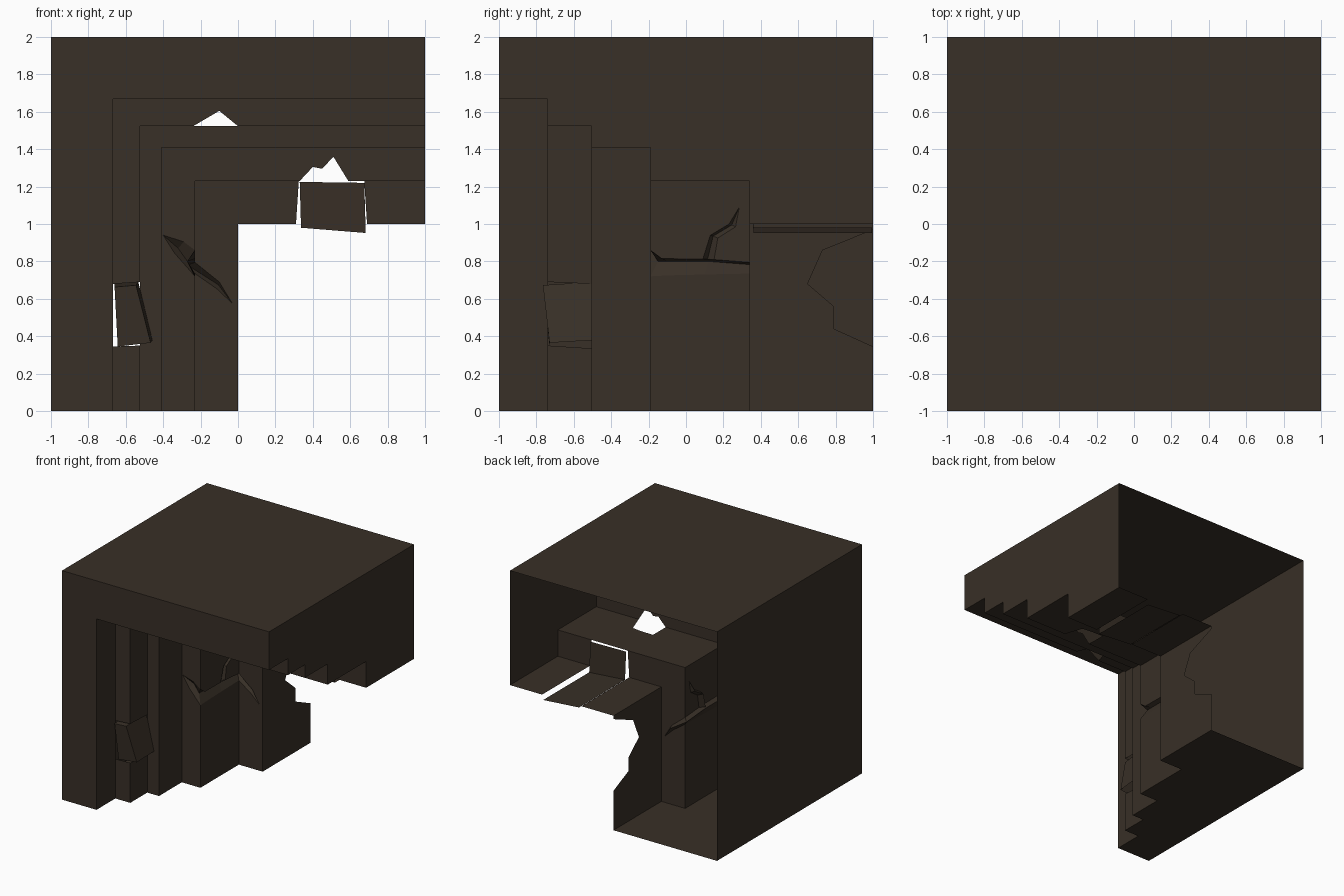
import bpy
from mathutils import Vector
from mathutils.geometry import delaunay_2d_cdt

if "Cube" in bpy.data.objects:
    bpy.data.objects.remove(bpy.data.objects["Cube"])

stone = bpy.data.materials.new("dark brown stone")
stone.diffuse_color = (0.040, 0.029, 0.020, 1)
stone.use_nodes = True
stone.node_tree.nodes["Principled BSDF"].inputs["Base Color"].default_value = stone.diffuse_color

# Mapping of flat panel coordinates plus a depth to 3D
AXIS = {
    'x': lambda c: (lambda u, v, d=0: (c - d, u, v)),   # u=y, v=z, depth toward -x
    'y': lambda c: (lambda u, v, d=0: (u, c + d, v)),   # u=x, v=z, depth toward +y
    'z': lambda c: (lambda u, v, d=0: (u, v, c + d)),   # u=x, v=y, depth toward +z
}


def make(name, verts, faces):
    me = bpy.data.meshes.new(name)
    me.from_pydata(verts, [], faces)
    me.materials.append(stone)
    ob = bpy.data.objects.new(name, me)
    bpy.context.collection.objects.link(ob)
    return ob


def ccw(p):
    a = sum(p[i - 1][0] * p[i][1] - p[i][0] * p[i - 1][1] for i in range(len(p)))
    return p if a > 0 else p[::-1]


def panel(name, axis, c, outer, holes=(), flip=False):
    """Flat sheet with cut-outs, which may touch its border."""
    pts, loops = [], []
    for poly in [outer, *holes]:
        poly = ccw(list(poly))
        loops.append(list(range(len(pts), len(pts) + len(poly))))
        pts += [Vector(p) for p in poly]
    vs, _, fs, _, _, src = delaunay_2d_cdt(pts, [], loops, 1, 1e-5)
    keep = [list(f)[::-1] if flip else list(f) for f, s in zip(fs, src) if list(s) == [0]]
    m = AXIS[axis](c)
    make(name, [m(*v) for v in vs], keep)


def groove_outline(st):
    out = [s[0] for s in st] + [s[2] for s in reversed(st)]
    return [p for i, p in enumerate(out) if p != out[i - 1]]


def groove(name, axis, c, st, depth):
    """V-shaped crack; each station is upper edge, bottom, lower edge."""
    m = AXIS[axis](c)
    verts, faces = [], []
    for (a, b, e), d in zip(st, depth):
        verts += [m(*a), m(*b, d), m(*e)]
    for i in range(0, len(verts) - 3, 3):
        for k in (0, 1):
            faces.append((i + k, i + k + 1, i + k + 4, i + k + 3))
    make(name, verts, faces)


def rect(u0, v0, u1, v1):
    return [(u0, v0), (u1, v0), (u1, v1), (u0, v1)]


# Stepped reveal: offsets of the opening and the depth at which each starts
A = [.667, .523, .41, .23, 0]
Y = [-1, -.74, -.505, -.19, .34, 1]

# Cracks
tip1, tip2, tip3 = (-.4, .94), (-.03, .575), (.285, 1.09)
crack_front = [(tip1,) * 3, ((-.29, .905), (-.32, .87), (-.34, .845)),
               ((-.23, .86), (-.27, .80), (-.23, .72))]
crack_wall = [((-.19, .86), (-.15, .80), (-.19, .72)), ((-.13, .815), (-.1, .80), (-.1, .725)),
              ((.12, .812), (.12, .80), (.1, .73)), ((.34, .795), (.38, .78), (.34, .735))]
crack_branch = [((.09, .812), (.115, .81), (.15, .81)), ((.13, .94), (.145, .935), (.17, .925)),
                ((.23, 1.0), (.245, .995), (.265, .985)), (tip3,) * 3]
crack_inner = [((-.23, .795), (-.27, .78), (-.23, .735)), ((-.1, .69), (-.105, .675), (-.115, .655)),
               (tip2,) * 3]
groove("front_crack", 'y', Y[3], crack_front, [0, .04, .04])
groove("wall_crack", 'x', -A[3], crack_wall, [.04] * 4)
groove("wall_crack_branch", 'x', -A[3], crack_branch, [.04, .04, .03, 0])
groove("inner_crack", 'y', Y[4], crack_inner, [.04, .03, 0])

# Holes where pieces broke away
wall_holes = {
    1: [[(-.74, .35), (-.505, .335), (-.505, .68), (-.74, .69)]],
    3: [groove_outline(crack_wall), groove_outline(crack_branch)],
    4: [[(1, .97), (.88, .92), (.73, .86), (.65, .68), (.79, .56), (.79, .44), (1, .345)]],
}
ceiling_holes = {
    1: [[(-.24, -.74), (-.2, -.63), (-.06, -.6), (0, -.74)]],
    3: [[(.33, -.19), (.33, -.015), (.46, -.02), (.535, -.03), (.59, -.19)]],
    4: [rect(.31, .34, .69, 1)],
}
riser_holes = {
    0: [[(-.24, 1.523), (-.1, 1.605), (0, 1.523)],
        [(-.667, .345), (-.523, .35), (-.523, .69), (-.667, .68)]],
    2: [[(.33, 1.23), (.4, 1.305), (.45, 1.295), (.51, 1.36), (.59, 1.23)],
        groove_outline(crack_front)],
    3: [[(.31, 1), (.69, 1), (.675, 1.23), (.325, 1.23)], groove_outline(crack_inner)],
}


def ell(a, b):
    return [(-a, 0), (-b, 0), (-b, 1 + b), (1, 1 + b), (1, 1 + a), (-a, 1 + a)]


# Outer faces
panel("front_face", 'y', -1, ell(1, A[0]))
panel("roof", 'z', 2, rect(-1, -1, 1, 1))
panel("left_side", 'x', -1, rect(-1, 0, 1, 2), flip=True)
stairs = []
for i, a in enumerate(A):
    stairs += [(a, Y[i]), (a, Y[i + 1])]
panel("right_end", 'x', 1, [(-1, 2)] + [(y, 1 + a) for a, y in stairs] + [(1, 2)])
panel("underside", 'z', 0, [(-1, -1)] + [(-a, y) for a, y in stairs] + [(-1, 1)], flip=True)

# Steps of the doorway
for i, a in enumerate(A):
    panel(f"step_wall_{i}", 'x', -a, rect(Y[i], 0, Y[i + 1], 1 + a), wall_holes.get(i, ()))
    panel(f"step_ceiling_{i}", 'z', 1 + a, rect(-a, Y[i], 1, Y[i + 1]),
          ceiling_holes.get(i, ()), flip=True)
    if i < 4:
        panel(f"step_face_{i}", 'y', Y[i + 1], ell(a, A[i + 1]), riser_holes.get(i, ()))

# Sagging lintel piece
make("loose_lintel_piece",
     [(.33, .355, 1.225), (.675, .355, 1.22), (.683, .36, .952), (.337, .36, .98),
      (.683, .995, .953), (.337, .995, .98)],
     [(0, 3, 2, 1), (3, 5, 4, 2)])

# Tilted corner piece of the left jamb
make("loose_jamb_piece",
     [(-.66, -.76, .663), (-.545, -.765, .673), (-.467, -.73, .365), (-.643, -.73, .345),
      (-.66, -.62, .682), (-.533, -.505, .69), (-.458, -.505, .378)],
     [(0, 3, 2, 1), (1, 2, 6, 5), (0, 1, 5, 4)])
